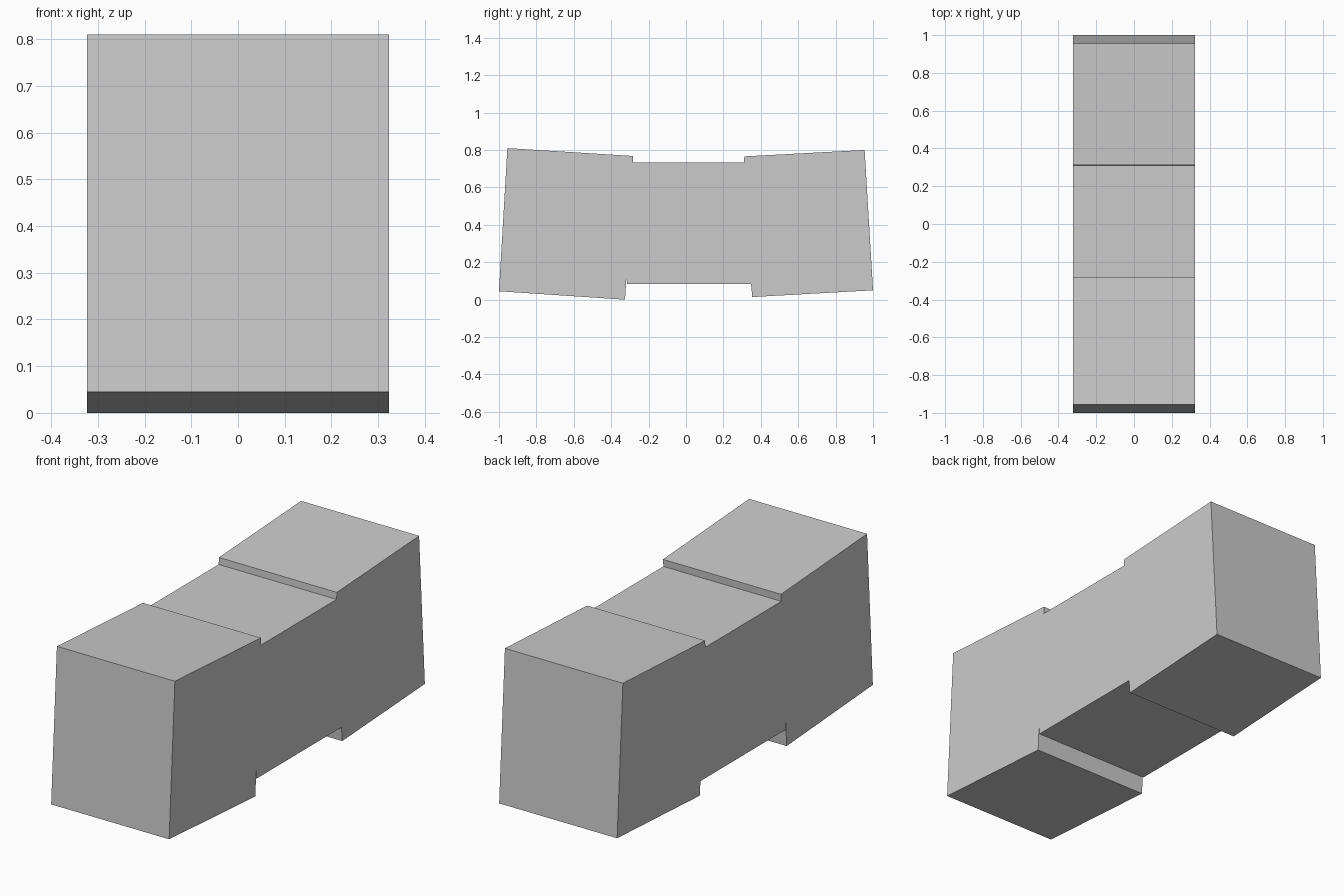
import bpy
import bmesh

if "Cube" in bpy.data.objects:
    bpy.data.objects.remove(bpy.data.objects["Cube"])

HALF_WIDTH = 0.323

# Side outline (y, z): two tilted end blocks joined by a recessed waist
outline = [
    (-1.0, 0.045), (-0.326, 0.0),                  # front block underside
    (-0.318, 0.13), (-0.316, 0.084),               # narrow slit beside the waist
    (0.348, 0.084), (0.354, 0.014),                # waist underside and rear step
    (1.0, 0.05), (0.955, 0.80),                    # rear end
    (0.312, 0.766), (0.31, 0.732),                 # rear block top and step
    (-0.284, 0.732), (-0.282, 0.768),              # waist top and front step
    (-0.955, 0.81),                                # front block top
]

# Extrude the outline across the width
bm = bmesh.new()
side = bm.faces.new([bm.verts.new((-HALF_WIDTH, y, z)) for y, z in outline])
result = bmesh.ops.extrude_face_region(bm, geom=[side], use_keep_orig=True)
new_verts = [g for g in result["geom"] if isinstance(g, bmesh.types.BMVert)]
bmesh.ops.translate(bm, verts=new_verts, vec=(2 * HALF_WIDTH, 0, 0))
bmesh.ops.recalc_face_normals(bm, faces=bm.faces)

mesh = bpy.data.meshes.new("waisted_block")
bm.to_mesh(mesh)
bm.free()
bpy.context.collection.objects.link(bpy.data.objects.new("waisted_block", mesh))
